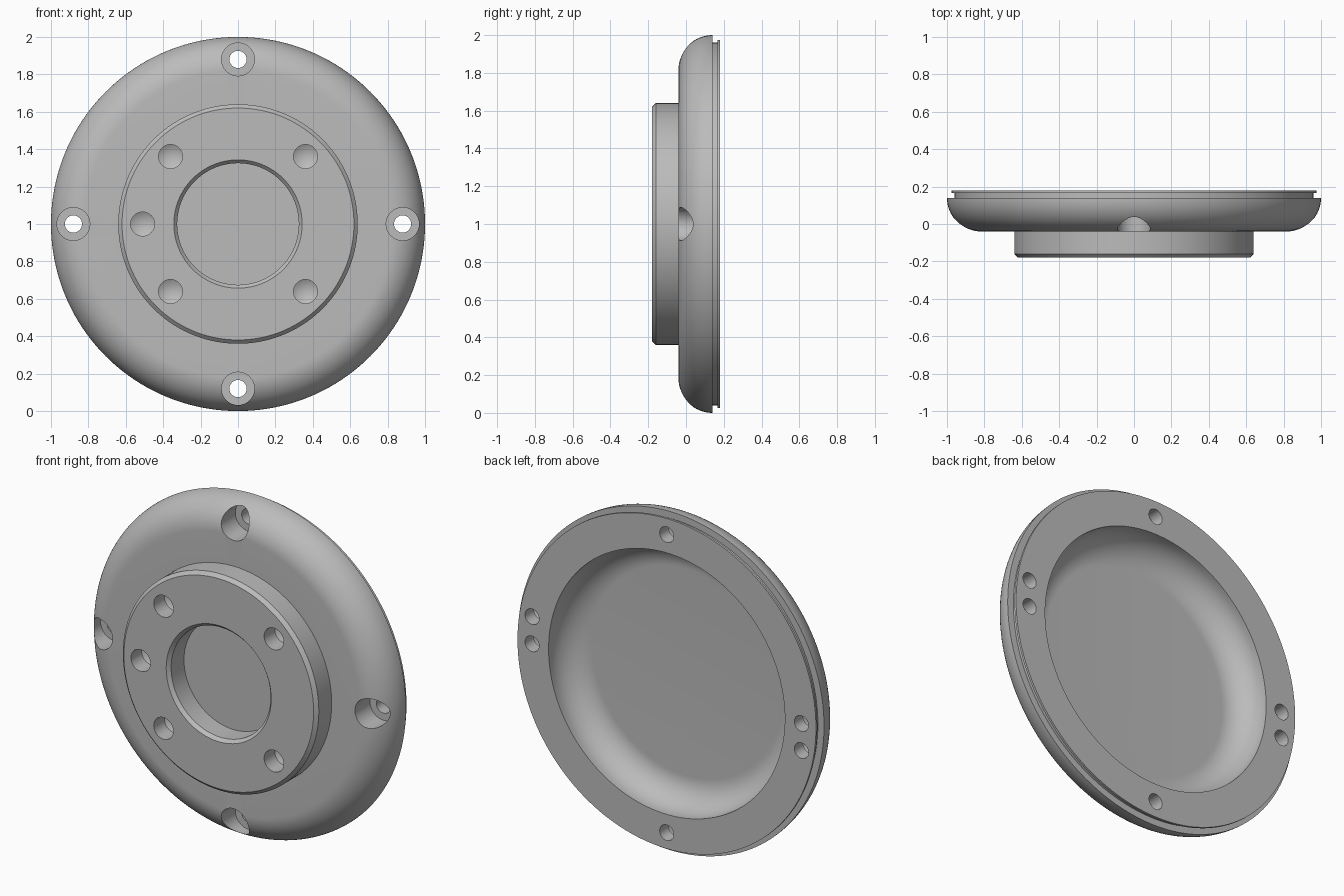
import bpy
import bmesh
import math
from mathutils import Matrix, Vector

default = bpy.data.objects.get("Cube")
if default:
    bpy.data.objects.remove(default, do_unlink=True)

CENTRE = Vector((0, 0, 1))


def lathe(bm, profile, steps, offset=(0, 0)):
    """Revolve a (radius, y) profile around the y axis."""
    part = bmesh.new()
    verts = [part.verts.new((r, y, 0)) for r, y in profile]
    edges = [part.edges.new(pair) for pair in zip(verts, verts[1:])]
    bmesh.ops.spin(part, geom=verts + edges, cent=(0, 0, 0), axis=(0, 1, 0),
                   angle=math.tau, steps=steps)
    bmesh.ops.remove_doubles(part, verts=part.verts, dist=0.0001)
    bmesh.ops.recalc_face_normals(part, faces=part.faces)
    shift = CENTRE + Vector((offset[0], 0, offset[1]))
    part.transform(Matrix.Translation(shift))
    mesh = bpy.data.meshes.new("lathe_part")
    part.to_mesh(mesh)
    part.free()
    bm.from_mesh(mesh)
    bpy.data.meshes.remove(mesh)


def make_object(name, bm):
    mesh = bpy.data.meshes.new(name)
    bm.to_mesh(mesh)
    bm.free()
    obj = bpy.data.objects.new(name, mesh)
    bpy.context.collection.objects.link(obj)
    return obj


def arc(r, y, radius, start, end, steps):
    angles = [math.radians(start + (end - start) * i / steps) for i in range(steps + 1)]
    return [(r + radius * math.cos(a), y + radius * math.sin(a)) for a in angles]


# Flange body: front pocket, boss, rounded shoulder, rear lip, dished back
front = [(0, -0.04), (0.325, -0.04), (0.325, -0.16), (0.343, -0.18),
         (0.62, -0.18), (0.64, -0.16), (0.64, -0.04)]
shoulder = arc(0.82, 0.14, 0.18, -90, 0, 16)
lip = [(0.96, 0.14), (0.96, 0.167), (0.975, 0.167), (0.975, 0.18), (0.772, 0.18)]
dish = arc(0.612, 0.16, 0.16, 0, -90, 16)
bm = bmesh.new()
lathe(bm, front + shoulder + lip + dish + [(0, 0)], 160)
body = make_object("flange_body", bm)

# Cutters for every hole
bolt = [(0, -0.3), (0.088, -0.3), (0.088, 0.1), (0.046, 0.1), (0.046, 0.3), (0, 0.3)]
drill = [(0, -0.3), (0.064, -0.3), (0.064, -0.08), (0, -0.043)]
pin = [(0, 0.3), (0.046, 0.3), (0.046, 0.1), (0, 0.075)]
bm = bmesh.new()
for i in range(4):
    a = math.radians(90 * i)
    lathe(bm, bolt, 40, (0.88 * math.cos(a), 0.88 * math.sin(a)))
for degrees in (45, 135, 180, 225, 315):
    a = math.radians(degrees)
    lathe(bm, drill, 40, (0.51 * math.cos(a), 0.51 * math.sin(a)))
for side in (1, -1):
    lathe(bm, pin, 32, (0.88 * side, 0.16 * side))
cutter = make_object("hole_cutter", bm)
cutter.hide_render = True

# Cut the holes and bake the result
cut = body.modifiers.new("holes", 'BOOLEAN')
cut.operation = 'DIFFERENCE'
cut.solver = 'EXACT'
cut.object = cutter
bpy.context.view_layer.update()
bpy.ops.object.select_all(action='DESELECT')
body.select_set(True)
bpy.context.view_layer.objects.active = body
bpy.ops.object.modifier_apply(modifier=cut.name)
bpy.data.objects.remove(cutter, do_unlink=True)

# Plain grey metal
grey = bpy.data.materials.new("plain_grey")
grey.use_nodes = True
colour = (0.5, 0.5, 0.5, 1)
grey.diffuse_color = colour
grey.node_tree.nodes["Principled BSDF"].inputs["Base Color"].default_value = colour
body.data.materials.clear()
body.data.materials.append(grey)
bpy.ops.object.shade_smooth_by_angle(angle=math.radians(25))
